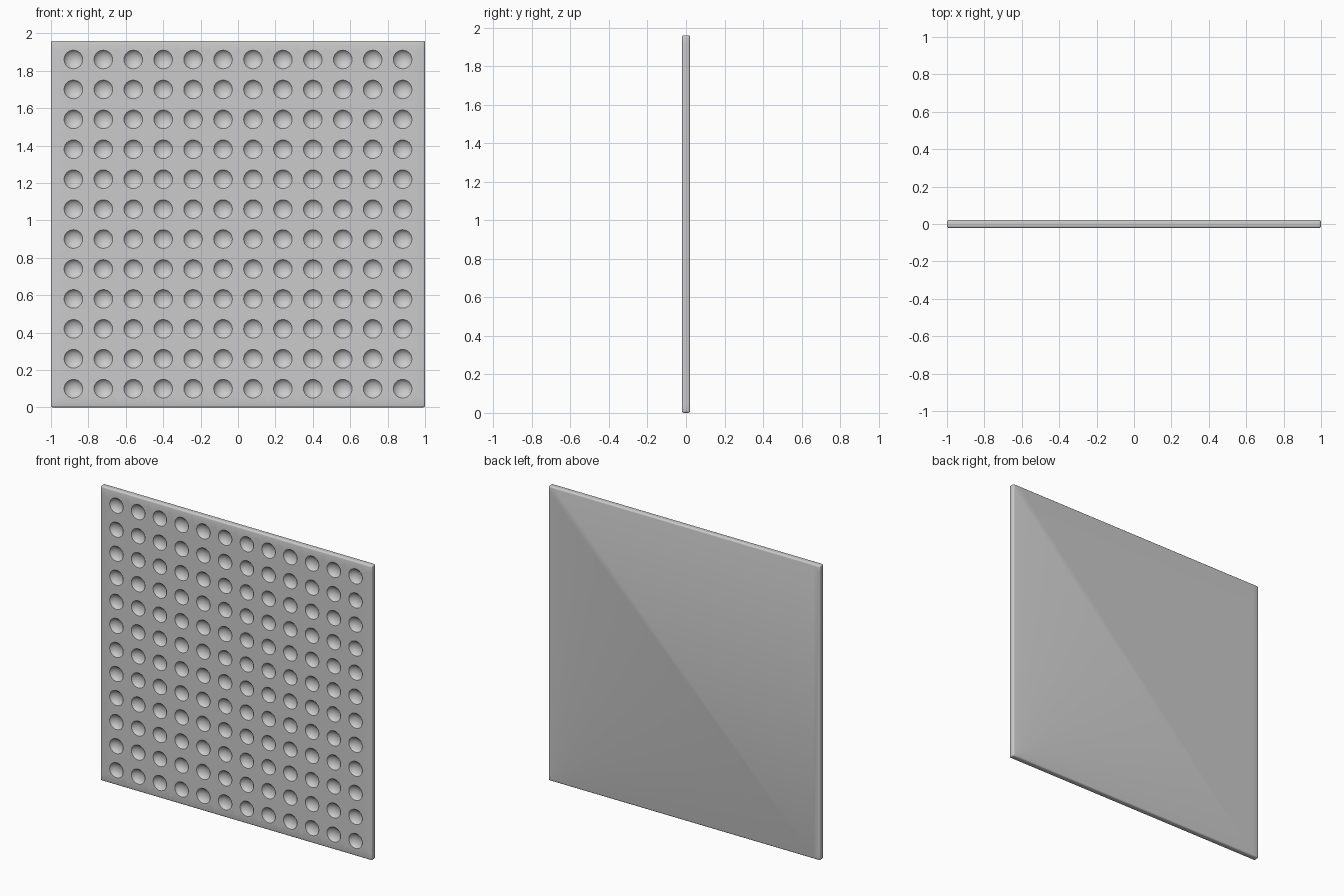
import bpy, bmesh
from math import sin, cos, pi, radians

if "Cube" in bpy.data.objects:
    bpy.data.objects.remove(bpy.data.objects["Cube"])

W, H, T = 2.0, 1.96, 0.042     # panel size
N, STEP, Z0 = 12, 0.16, 0.10   # dimple grid
R, DEPTH = 0.05, 0.024         # dimple size
SEG, RINGS = 24, 5
A0 = radians(20)               # steepness of the bowl at its rim

bm = bmesh.new()


def dimple_cell(cx, cz, left, right, low, high):
    """Rectangular tile of the front face with a round bowl sunk in it."""
    dirs = [(cos(2 * pi * k / SEG), sin(2 * pi * k / SEG)) for k in range(SEG)]
    outer = []
    for c, s in dirs:
        m = max(abs(c), abs(s))
        u, v = c / m, s / m
        outer.append(bm.verts.new((cx + u * (right if u > 0 else left), -T / 2,
                                   cz + v * (high if v > 0 else low))))
    loops = [outer]
    for k in range(RINGS):
        a = A0 + (pi / 2 - A0) * k / RINGS
        r = R * cos(a) / cos(A0)
        y = -T / 2 + DEPTH * (sin(a) - sin(A0)) / (1 - sin(A0))
        loops.append([bm.verts.new((cx + r * c, y, cz + r * s)) for c, s in dirs])
    for p, q in zip(loops, loops[1:]):
        for k in range(SEG):
            n = (k + 1) % SEG
            bm.faces.new((p[k], p[n], q[n], q[k]))
    tip = bm.verts.new((cx, -T / 2 + DEPTH, cz))
    for k in range(SEG):
        bm.faces.new((loops[-1][k], loops[-1][(k + 1) % SEG], tip))


# Front face: dimpled tiles, the outer ones reaching the panel edge
h = STEP / 2
for i in range(N):
    x = (i - (N - 1) / 2) * STEP
    for j in range(N):
        z = Z0 + j * STEP
        dimple_cell(x, z,
                    x + W / 2 if i == 0 else h, W / 2 - x if i == N - 1 else h,
                    z if j == 0 else h, H - z if j == N - 1 else h)
bmesh.ops.remove_doubles(bm, verts=bm.verts[:], dist=0.0001)

# Sides and plain back
border = [e for e in bm.edges if e.is_boundary]
geom = bmesh.ops.extrude_edge_only(bm, edges=border)["geom"]
back = [g for g in geom if isinstance(g, bmesh.types.BMVert)]
bmesh.ops.translate(bm, verts=back, vec=(0, T, 0))
bmesh.ops.contextual_create(bm, geom=[e for e in bm.edges if e.is_boundary])
bmesh.ops.recalc_face_normals(bm, faces=bm.faces[:])

# Softened outer edges
corners = [e for e in bm.edges if len(e.link_faces) == 2 and e.calc_face_angle() > radians(85)]
bmesh.ops.bevel(bm, geom=corners, offset=0.01, segments=3, profile=0.5, affect='EDGES')

mesh = bpy.data.meshes.new("dimpled_panel")
bm.to_mesh(mesh)
bm.free()
panel = bpy.data.objects.new("dimpled_panel", mesh)
bpy.context.collection.objects.link(panel)
bpy.context.view_layer.objects.active = panel
panel.select_set(True)
bpy.ops.object.shade_smooth_by_angle(angle=radians(32))
